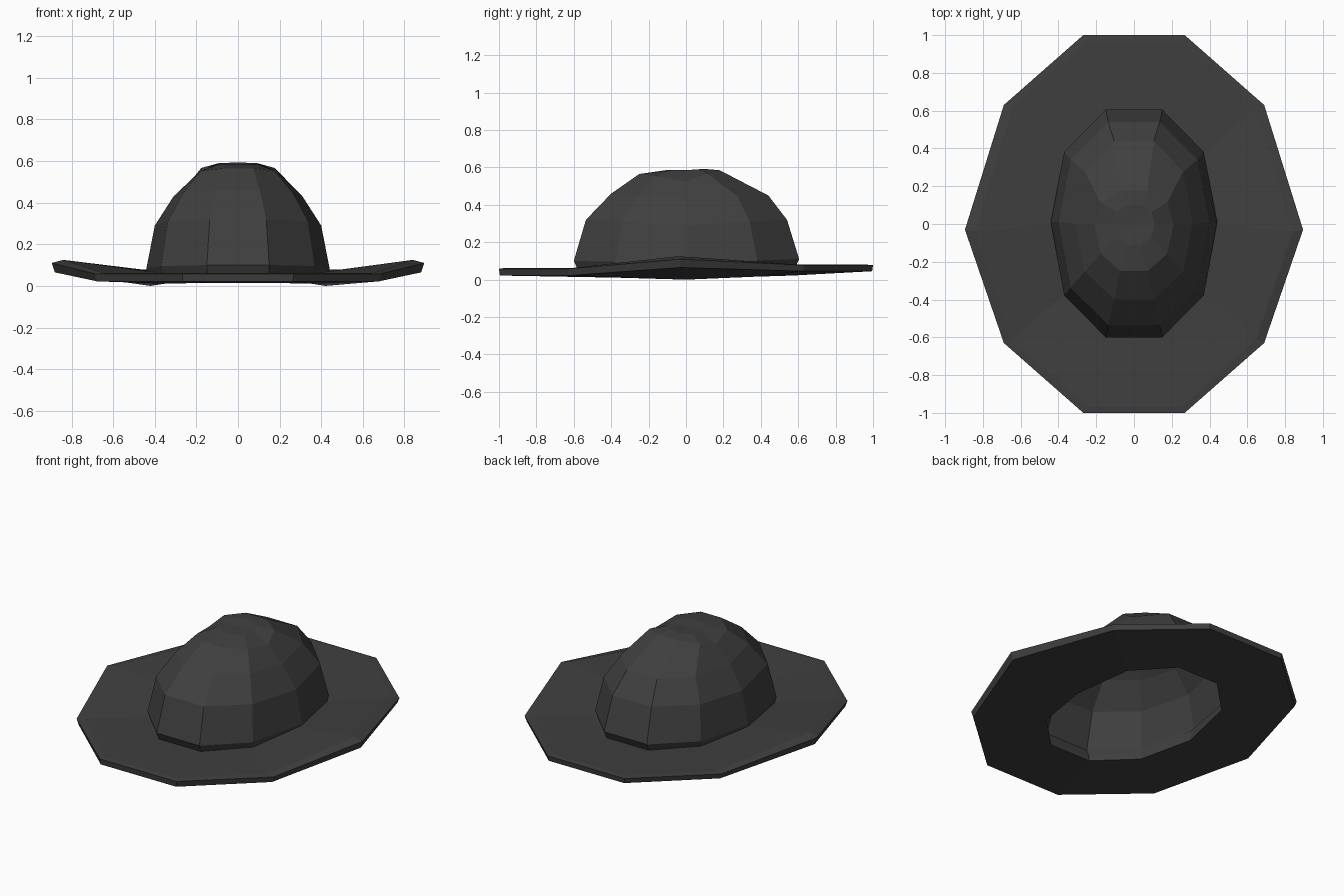
import bpy
import bmesh

cube = bpy.data.objects.get("Cube")
if cube:
    bpy.data.objects.remove(cube, do_unlink=True)

felt = bpy.data.materials.new("charcoal felt")
felt.use_nodes = True
felt.diffuse_color = (0.05, 0.05, 0.05, 1)
felt.node_tree.nodes["Principled BSDF"].inputs["Base Color"].default_value = felt.diffuse_color


def ring(bm, shape, rx, yf, yb, z_side, z_front, z_back, y_mid=0.0):
    """Ten-sided oval with separate heights at its sides, front and back."""
    end_x, diag_x, diag_y, blend = shape
    verts = []
    # counter-clockwise from the left side
    quarter = [(diag_x, diag_y, blend), (end_x, 1, 0)]
    back = quarter + [(-x, y, b) for x, y, b in reversed(quarter)]
    verts.append(bm.verts.new((rx, y_mid, z_side)))
    for x, y, b in back:
        verts.append(bm.verts.new((x * rx, y * yb, z_back + (z_side - z_back) * b)))
    verts.append(bm.verts.new((-rx, y_mid, z_side)))
    for x, y, b in back:
        verts.append(bm.verts.new((-x * rx, -y * yf, z_front + (z_side - z_front) * b)))
    return verts


def bridge(bm, a, b):
    for i in range(len(a)):
        j = (i + 1) % len(a)
        bm.faces.new((a[i], a[j], b[j], b[i]))


def finish(bm, name):
    bmesh.ops.recalc_face_normals(bm, faces=bm.faces)
    mesh = bpy.data.meshes.new(name)
    bm.to_mesh(mesh)
    bm.free()
    mesh.materials.append(felt)
    obj = bpy.data.objects.new(name, mesh)
    bpy.context.collection.objects.link(obj)


# Brim: closed slab with upturned sides and an oval opening
bm = bmesh.new()
outer = (0.30, 0.77, 0.63, 0.0)
inner = (0.34, 0.84, 0.63, 0.3)
loops = [
    ring(bm, inner, 0.43, 0.58, 0.58, 0.070, 0.055, 0.065),
    ring(bm, outer, 0.84, 0.97, 0.97, 0.125, 0.062, 0.080, -0.04),
    ring(bm, outer, 0.895, 1.0, 1.0, 0.110, 0.058, 0.077, -0.03),
    ring(bm, outer, 0.88, 0.995, 0.995, 0.065, 0.022, 0.045, -0.03),
    ring(bm, inner, 0.42, 0.57, 0.57, 0.0, 0.015, 0.022),
]
for k, loop in enumerate(loops):
    bridge(bm, loop, loops[(k + 1) % len(loops)])
finish(bm, "brim")

# Crown: thin faceted dome, open below
bm = bmesh.new()
dome = (0.34, 0.84, 0.63, 0.3)
loops = [
    ring(bm, dome, 0.43, 0.575, 0.575, 0.045, 0.045, 0.045),
    ring(bm, dome, 0.44, 0.60, 0.605, 0.085, 0.10, 0.11, 0.01),
    ring(bm, dome, 0.40, 0.535, 0.54, 0.29, 0.32, 0.32, 0.01),
    ring(bm, dome, 0.31, 0.40, 0.44, 0.43, 0.46, 0.45),
    ring(bm, dome, 0.21, 0.25, 0.18, 0.525, 0.565, 0.585),
    ring(bm, dome, 0.11, 0.11, 0.10, 0.585, 0.585, 0.592),
]
for a, b in zip(loops, loops[1:]):
    bridge(bm, a, b)
# Shallow dimple in the top
tip = bm.verts.new((0.02, 0.0, 0.582))
top = loops[-1]
for i in range(len(top)):
    bm.faces.new((top[i], top[(i + 1) % len(top)], tip))
finish(bm, "crown")
